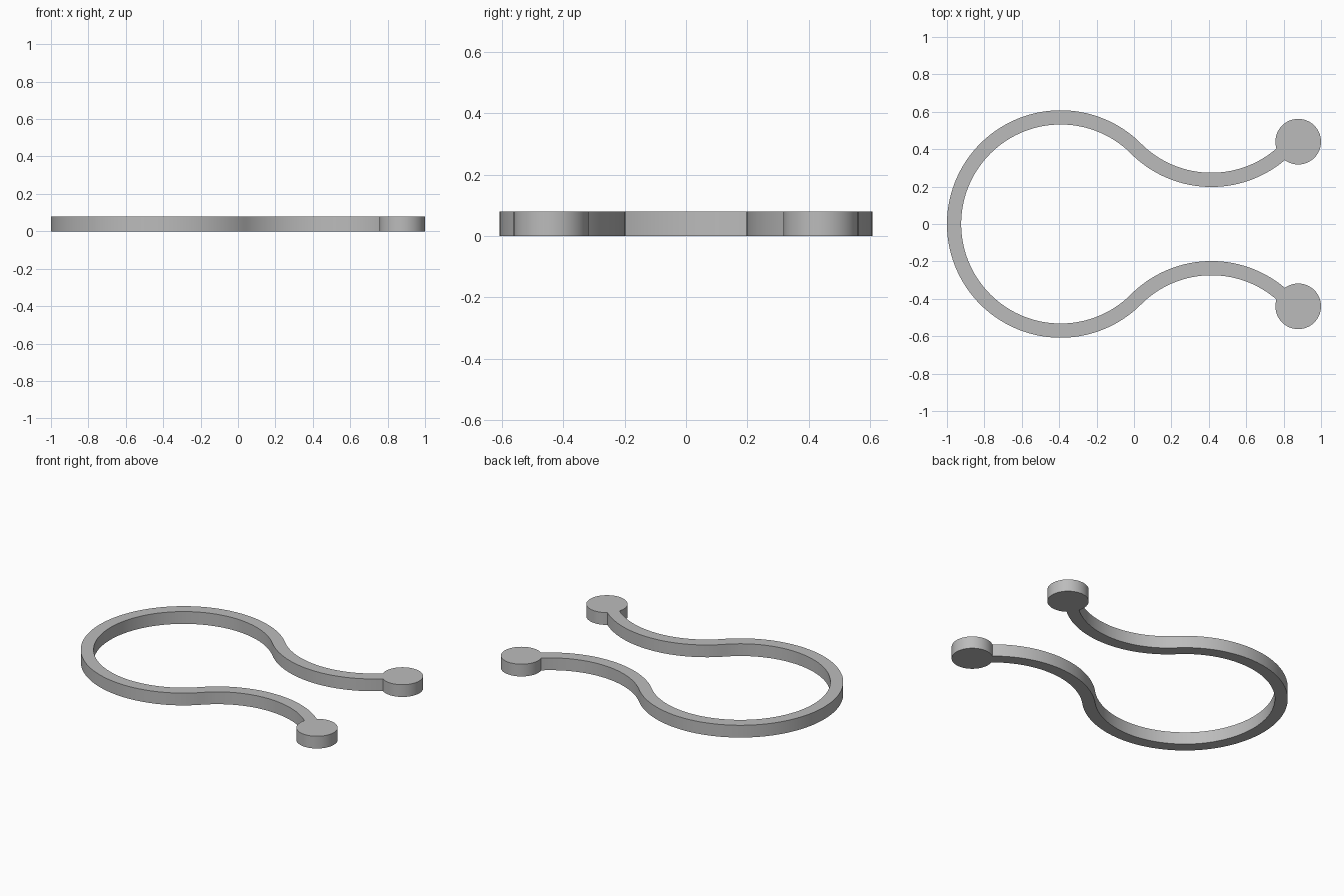
import bpy, bmesh
from math import cos, sin, radians

HEIGHT = 0.08
RADIUS = 0.57        # centreline radius of the ring and of both arms
HALF_WIDTH = 0.038
RING_X = -0.392
ARM_X, ARM_Y = 0.414, 0.806
PAD_X, PAD_Y, PAD_RADIUS = 0.878, 0.44, 0.122

cube = bpy.data.objects.get("Cube")
if cube:
    bpy.data.objects.remove(cube, do_unlink=True)

grey = bpy.data.materials.new("plain grey")
grey.use_nodes = True
colour = (0.5, 0.5, 0.5, 1)
grey.diffuse_color = colour
grey.node_tree.nodes["Principled BSDF"].inputs["Base Color"].default_value = colour


def arc(cx, cy, start, end, steps, side):
    """Pairs of points on the left and right of an arc's centreline."""
    pairs = []
    for i in range(steps + 1):
        a = radians(start + (end - start) * i / steps)
        pairs.append([(cx + (RADIUS + s * side * HALF_WIDTH) * cos(a),
                       cy + (RADIUS + s * side * HALF_WIDTH) * sin(a))
                      for s in (1, -1)])
    return pairs


def extruded(name, outline):
    """Flat outline raised to the common height."""
    bm = bmesh.new()
    face = bm.faces.new([bm.verts.new((x, y, 0)) for x, y in outline])
    top = bmesh.ops.extrude_face_region(bm, geom=[face])["geom"]
    bmesh.ops.translate(bm, vec=(0, 0, HEIGHT),
                        verts=[v for v in top if isinstance(v, bmesh.types.BMVert)])
    bmesh.ops.recalc_face_normals(bm, faces=bm.faces)
    mesh = bpy.data.meshes.new(name)
    bm.to_mesh(mesh)
    bm.free()
    mesh.materials.append(grey)
    obj = bpy.data.objects.new(name, mesh)
    bpy.context.collection.objects.link(obj)
    return obj


# Open ring flowing into two outward-curving arms
path = arc(ARM_X, ARM_Y, -45, -135, 40, -1)
path += arc(RING_X, 0, 45, 315, 120, 1)[1:]
path += arc(ARM_X, -ARM_Y, 135, 45, 40, -1)[1:]
band = extruded("spring_band", [p[0] for p in path] + [p[1] for p in reversed(path)])

# Round pads fused onto the arm ends
bpy.context.view_layer.objects.active = band
for side, name in ((1, "back_pad"), (-1, "front_pad")):
    circle = [(PAD_X + PAD_RADIUS * cos(radians(a)),
               side * PAD_Y + PAD_RADIUS * sin(radians(a))) for a in range(0, 360, 6)]
    pad = extruded(name, circle)
    union = band.modifiers.new(name, "BOOLEAN")
    union.operation = "UNION"
    union.solver = "EXACT"
    union.object = pad
    bpy.ops.object.modifier_apply(modifier=union.name)
    bpy.data.objects.remove(pad, do_unlink=True)

# Smooth walls with crisp rims
bpy.ops.object.select_all(action="DESELECT")
band.select_set(True)
bpy.ops.object.shade_smooth_by_angle(angle=radians(30))
